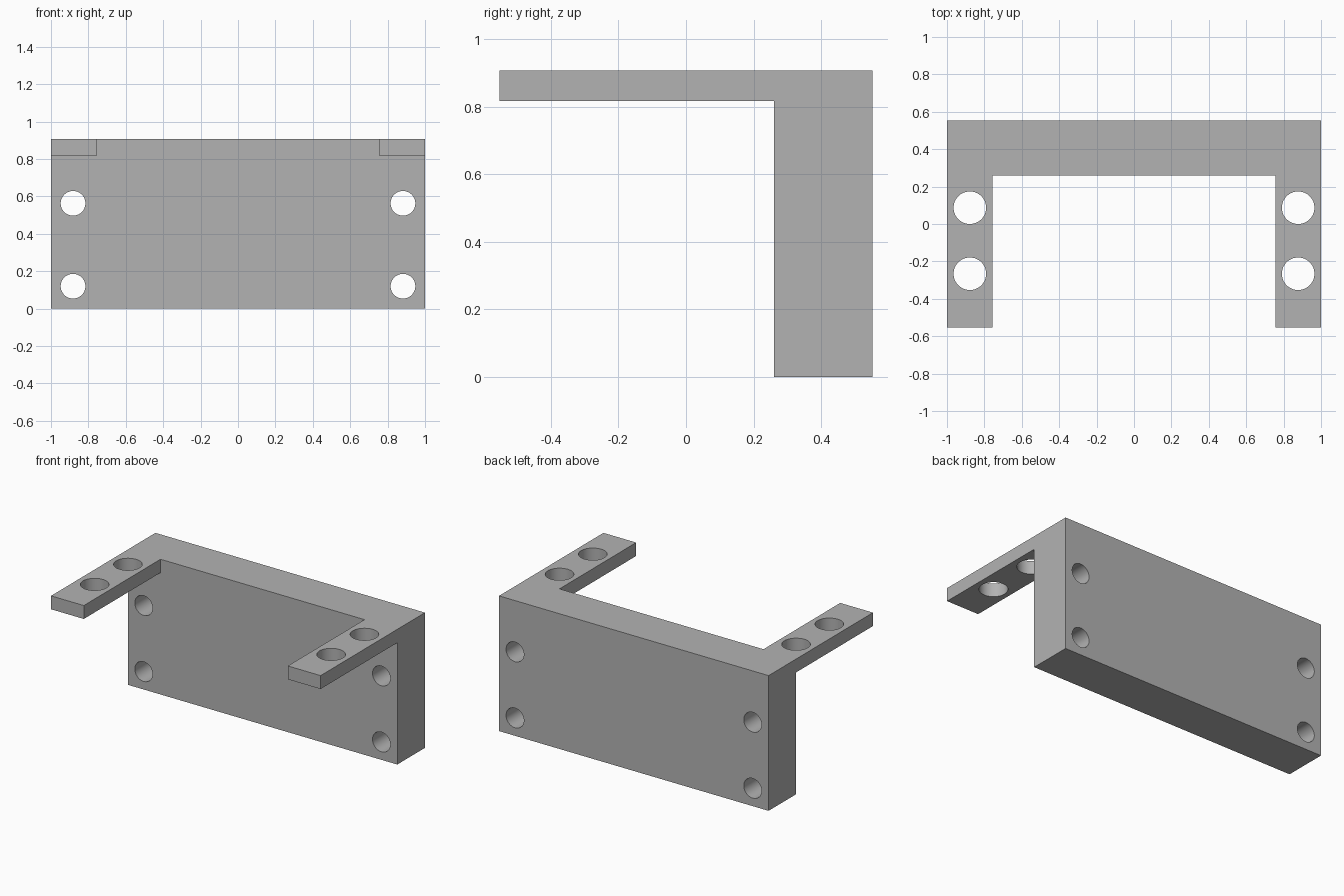
import bpy, bmesh, math
from mathutils import Matrix, Vector

cube = bpy.data.objects.get("Cube")
if cube:
    bpy.data.objects.remove(cube, do_unlink=True)

DEPTH, WALL_FRONT = 0.553, 0.26
HEIGHT, ARM_BOTTOM, ARM_INNER = 0.907, 0.817, 0.757
HOLE_X = 0.882

grey = bpy.data.materials.new("plain grey")
grey.use_nodes = True
colour = (0.45, 0.45, 0.45, 1)
grey.diffuse_color = colour
grey.node_tree.nodes["Principled BSDF"].inputs["Base Color"].default_value = colour


def make_object(name, bm):
    bmesh.ops.recalc_face_normals(bm, faces=bm.faces)
    mesh = bpy.data.meshes.new(name)
    bm.to_mesh(mesh)
    bm.free()
    mesh.materials.append(grey)
    obj = bpy.data.objects.new(name, mesh)
    bpy.context.collection.objects.link(obj)
    return obj


def extrude_profile(name, points, x0, x1):
    """Extrude a (y, z) outline along x."""
    bm = bmesh.new()
    face = bm.faces.new([bm.verts.new((x0, y, z)) for y, z in points])
    new = bmesh.ops.extrude_face_region(bm, geom=[face])["geom"]
    verts = [g for g in new if isinstance(g, bmesh.types.BMVert)]
    bmesh.ops.translate(bm, verts=verts, vec=(x1 - x0, 0, 0))
    return make_object(name, bm)


def cylinders(name, centres, radius, length, rotation):
    """One cutter mesh holding a cylinder at each centre."""
    bm = bmesh.new()
    for c in centres:
        bmesh.ops.create_cone(bm, cap_ends=True, segments=64, radius1=radius,
                              radius2=radius, depth=length,
                              matrix=Matrix.Translation(Vector(c)) @ rotation)
    return make_object(name, bm)


# L-shaped body: thick upright wall with a thin top shelf
bracket = extrude_profile("mounting_bracket", [
    (DEPTH, 0), (DEPTH, HEIGHT), (-DEPTH, HEIGHT), (-DEPTH, ARM_BOTTOM),
    (WALL_FRONT, ARM_BOTTOM), (WALL_FRONT, 0)], -1, 1)

# Middle of the shelf is removed, leaving two arms
gap = extrude_profile("arm_gap_cutter", [
    (-1, ARM_BOTTOM - 0.1), (WALL_FRONT, ARM_BOTTOM - 0.1),
    (WALL_FRONT, 1), (-1, 1)], -ARM_INNER, ARM_INNER)

# Bolt holes through the wall and through the arms
wall_holes = cylinders(
    "wall_hole_cutter",
    [(s * HOLE_X, 0.4, z) for s in (-1, 1) for z in (0.12, 0.563)],
    0.066, 0.6, Matrix.Rotation(math.pi / 2, 4, 'X'))
arm_holes = cylinders(
    "arm_hole_cutter",
    [(s * HOLE_X * 0.995, y, 0.86) for s in (-1, 1) for y in (0.087, -0.266)],
    0.087, 0.3, Matrix.Identity(4))

bpy.ops.object.select_all(action='DESELECT')
bpy.context.view_layer.objects.active = bracket
bracket.select_set(True)
for cutter in (gap, wall_holes, arm_holes):
    mod = bracket.modifiers.new(cutter.name, 'BOOLEAN')
    mod.operation = 'DIFFERENCE'
    mod.solver = 'EXACT'
    mod.object = cutter
    bpy.ops.object.modifier_apply(modifier=mod.name)
    bpy.data.objects.remove(cutter, do_unlink=True)

# Round hole walls, crisp outer edges
bpy.ops.object.shade_smooth_by_angle(angle=math.radians(30))
